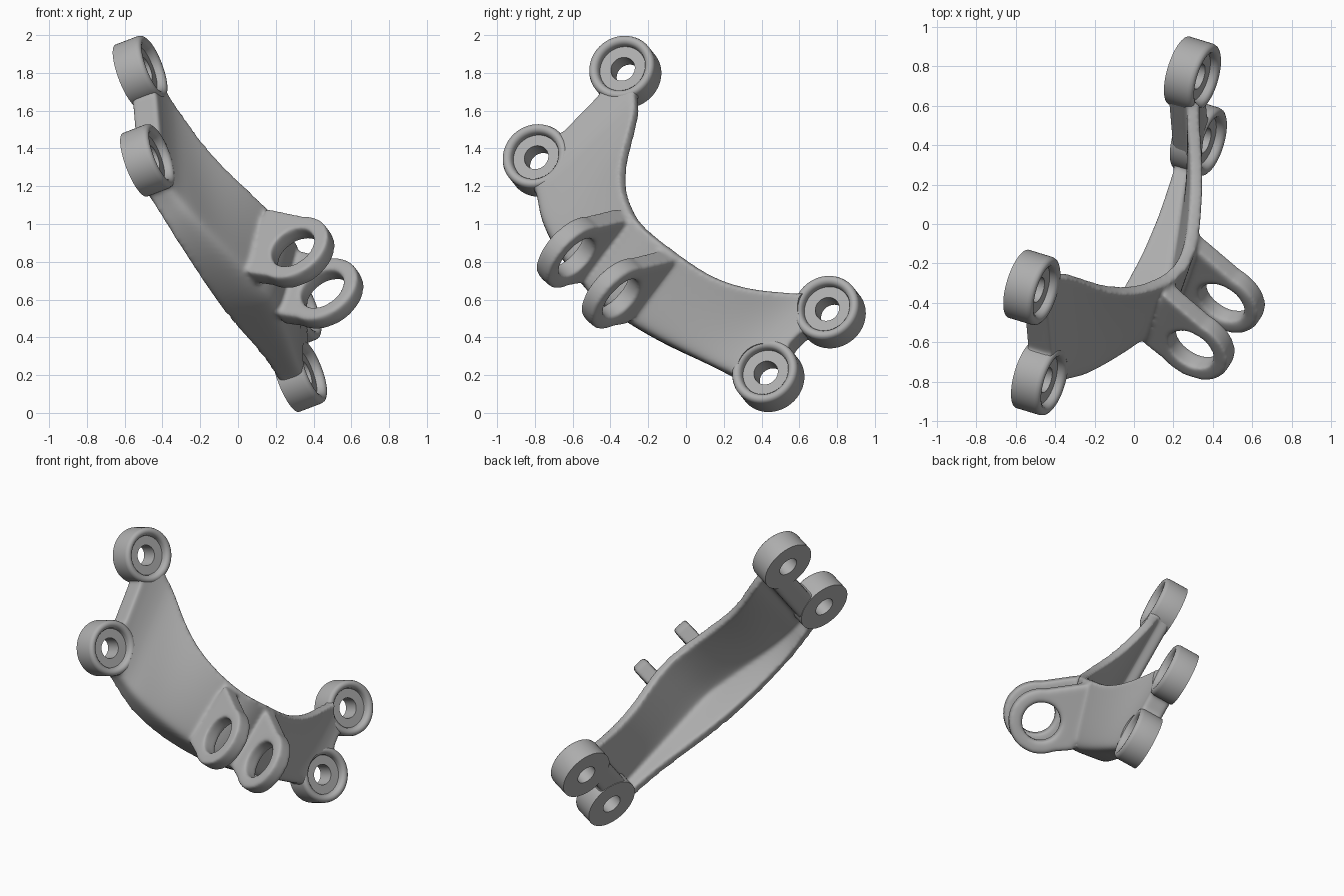
import bpy, bmesh, math
from mathutils import Vector, Matrix

cube = bpy.data.objects.get("Cube")
if cube:
    bpy.data.objects.remove(cube)

# Tilted bracket frame: X along the span, Y across, Z out of the mounting plane
ex = Vector((0.435, 0.6616, -0.611)).normalized()
ez = ex.cross(Vector((-0.06, 0.70, 0.715))).normalized()
ey = ez.cross(ex)
FRAME = Matrix.Translation((-0.02, 0, 0.998)) @ Matrix((ex, ey, ez)).transposed().to_4x4()

metal = bpy.data.materials.new("grey metal")
metal.use_nodes = True
GREY = (0.42, 0.42, 0.42, 1)
metal.diffuse_color = GREY
metal.node_tree.nodes["Principled BSDF"].inputs["Base Color"].default_value = GREY


def add_object(name, bm):
    me = bpy.data.meshes.new(name)
    bm.to_mesh(me)
    bm.free()
    me.materials.append(metal)
    ob = bpy.data.objects.new(name, me)
    bpy.context.collection.objects.link(ob)
    ob.matrix_world = FRAME
    return ob


def select(obs):
    bpy.ops.object.select_all(action='DESELECT')
    for o in obs:
        o.select_set(True)
    bpy.context.view_layer.objects.active = obs[0]


def prism(name, points, step):
    """Extrude a closed outline along step."""
    bm = bmesh.new()
    face = bm.faces.new([bm.verts.new(p) for p in points])
    ext = bmesh.ops.extrude_face_region(bm, geom=[face])
    moved = [g for g in ext["geom"] if isinstance(g, bmesh.types.BMVert)]
    bmesh.ops.translate(bm, verts=moved, vec=step)
    bmesh.ops.recalc_face_normals(bm, faces=bm.faces)
    return add_object(name, bm)


def lathe(name, profile, place, n=64):
    """Turn a closed (radius, height) profile around Z, then place it."""
    bm = bmesh.new()
    rings = [[bm.verts.new(place @ Vector((r * math.cos(2 * math.pi * i / n),
                                           r * math.sin(2 * math.pi * i / n), h)))
              for r, h in profile] for i in range(n)]
    m = len(profile)
    for i in range(n):
        a, b = rings[i], rings[(i + 1) % n]
        for j in range(m):
            k = (j + 1) % m
            bm.faces.new((a[j], b[j], b[k], a[k]))
    bmesh.ops.recalc_face_normals(bm, faces=bm.faces)
    return add_object(name, bm)


# Arched shell: span position, open edge (y, z), crease (y, z), wall foot (y, z)
STATIONS = [
    (-.90, .38, -.01, -.36, -.01, -.36, -.15), (-.75, .33, 0, -.43, 0, -.43, -.14),
    (-.66, .24, .03, -.49, .04, -.50, -.12), (-.52, .04, .11, -.535, .075, -.56, -.105),
    (-.36, -.10, .21, -.58, .115, -.59, -.10), (-.16, -.18, .29, -.62, .16, -.605, -.10),
    (0, -.20, .32, -.645, .19, -.60, -.10), (.16, -.18, .30, -.62, .16, -.58, -.10),
    (.39, -.15, .21, -.56, .10, -.53, -.105), (.57, -.06, .135, -.50, .05, -.47, -.12),
    (.70, .06, .06, -.46, .02, -.43, -.14), (.80, .17, .01, -.42, 0, -.41, -.15),
    (.90, .20, -.01, -.37, -.01, -.37, -.15)]
bm = bmesh.new()
rows = []
for x, py, pz, ky, kz, wy, wz in STATIONS:
    edge, crease, foot = Vector((x, py, pz)), Vector((x, ky, kz)), Vector((x, wy, wz))
    pts = [edge, edge.lerp(crease, .5), edge.lerp(crease, .92),
           crease.lerp(foot, .12), crease.lerp(foot, .55), foot]
    rows.append([bm.verts.new(p) for p in pts])
for a, b in zip(rows, rows[1:]):
    for j in range(len(a) - 1):
        bm.faces.new((a[j + 1], b[j + 1], b[j], a[j]))
body = add_object("bracket_body", bm)
sub = body.modifiers.new("round", 'SUBSURF')
sub.levels = sub.render_levels = 2
shell = body.modifiers.new("thickness", 'SOLIDIFY')
shell.thickness = 0.065
shell.offset = -1
shell.use_even_offset = True
parts = [body]

# Flat webs tying each pair of bosses together
for outline in ([(-.76, .34), (-.76, -.40), (-.91, -.28), (-.91, .38)],
                [(.76, .13), (.76, -.40), (.92, -.29), (.92, .18)]):
    parts.append(prism("end_web", [(x, y, -.152) for x, y in outline], (0, 0, .145)))

# Two rounded lugs standing on the ridge
LUG_Y, LUG_Z, LUG_T = -.55, .41, .105
for x in (-.168, .188):
    ring = Matrix.Translation((x, LUG_Y, LUG_Z)) @ Matrix.Rotation(math.pi / 2, 4, 'Y')
    t = LUG_T / 2
    parts.append(lathe("lug_ring", [(.124, -t), (.208, -t), (.208, t), (.124, t)], ring))
    outline = [(-.20, .28), (-.61, .14)]
    for deg, r in [(-153, .2)] + [(d, .155) for d in range(-148, 33, 15)] + [(37, .2)]:
        a = math.radians(deg)
        outline.append((LUG_Y + r * math.cos(a), LUG_Z + r * math.sin(a)))
    parts.append(prism("lug_gusset", [(x - t, y, z) for y, z in outline], (LUG_T, 0, 0)))

# Boss cores, slightly smaller than the finished bosses
BOSSES = {"upper_rear_boss": (-.925, .381), "upper_front_boss": (-.925, -.275),
          "lower_rear_boss": (.922, .181), "lower_front_boss": (.926, -.288)}
for x, y in BOSSES.values():
    parts.append(lathe("boss_core", [(.05, -.15), (.172, -.15), (.172, -.008), (.05, -.008)],
                       Matrix.Translation((x, y, 0))))

# Merge everything into one casting with soft fillets
select([body])
bpy.ops.object.convert(target='MESH')
select(parts)
bpy.ops.object.join()
mesh = body.modifiers.new("merge", 'REMESH')
mesh.mode = 'VOXEL'
mesh.voxel_size = 0.011
soft = body.modifiers.new("fillet", 'SMOOTH')
soft.factor = 0.5
soft.iterations = 18

# Clear the boss bores, then set in the crisp turned bosses
bm = bmesh.new()
for x, y in BOSSES.values():
    bmesh.ops.create_cone(bm, cap_ends=True, segments=48, radius1=.15, radius2=.15, depth=.8,
                          matrix=Matrix.Translation((x, y, 0)))
cutter = add_object("bore_cutter", bm)
cutter.hide_render = True
cut = body.modifiers.new("bores", 'BOOLEAN')
cut.operation = 'DIFFERENCE'
cut.solver = 'EXACT'
cut.object = cutter
bpy.context.view_layer.update()
select([body])
bpy.ops.object.convert(target='MESH')
bpy.data.objects.remove(cutter)

PROFILE = [(.066, -.155), (.18, -.155), (.18, -.025), (.175, -.009), (.163, 0),
           (.15, 0), (.138, -.006), (.13, -.018), (.126, -.042), (.066, -.042)]
bosses = [lathe(name, PROFILE, Matrix.Translation((x, y, 0))) for name, (x, y) in BOSSES.items()]

for group, angle in (([body], 60), (bosses, 40)):
    select(group)
    bpy.ops.object.shade_smooth_by_angle(angle=math.radians(angle))
